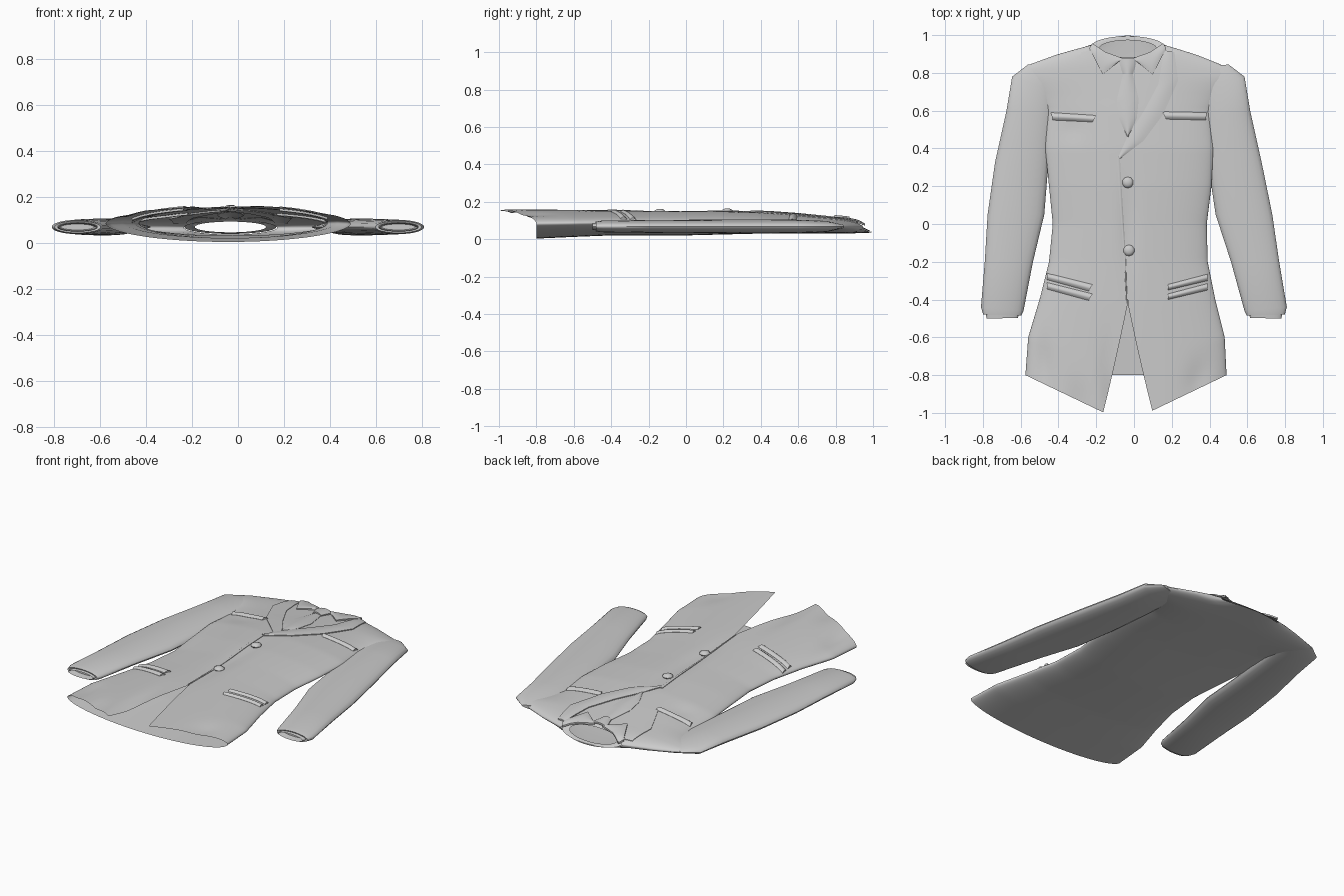
import bpy, bmesh, math

cube = bpy.data.objects.get("Cube")
if cube:
    bpy.data.objects.remove(cube, do_unlink=True)

cloth = bpy.data.materials.new("grey_cloth")
cloth.use_nodes = True
cloth.diffuse_color = (0.6, 0.6, 0.6, 1)
cloth.node_tree.nodes["Principled BSDF"].inputs["Base Color"].default_value = (0.6, 0.6, 0.6, 1)

# Torso stations: y, right edge x, left edge x, back z, front z
STATIONS = [
    (-.80, -.575, .49, .003, .162), (-.60, -.56, .48, .012, .158),
    (-.40, -.50, .43, .02, .155), (-.20, -.45, .39, .02, .152),
    (.00, -.43, .385, .02, .15), (.20, -.45, .41, .025, .15),
    (.40, -.47, .42, .03, .145), (.60, -.46, .40, .03, .13),
    (.68, -.50, .44, .03, .122), (.78, -.60, .54, .03, .112),
    (.84, -.565, .47, .03, .107), (.90, -.40, .32, .032, .10),
    (.945, -.235, .17, .035, .095)]
# Cloth dents: x, y, x radius, y radius, depth
DENTS = [(-.03, -.02, .035, .28, .012), (-.48, -.70, .04, .12, .02),
         (-.13, -.72, .04, .16, .018), (-.29, -.82, .05, .08, .014),
         (.34, -.76, .06, .08, .015), (-.33, .50, .06, .06, .008)]
MID = -.033


def clamp(t, low=0.0, high=1.0):
    return max(low, min(high, t))


def lerp(a, b, t):
    return a + (b - a) * t


def station(y):
    y = clamp(y, STATIONS[0][0], STATIONS[-1][0])
    for a, b in zip(STATIONS, STATIONS[1:]):
        if y <= b[0]:
            t = (y - a[0]) / (b[0] - a[0])
            return [lerp(p, q, t) for p, q in zip(a, b)]


def body_z(x, y, front=True):
    _, xr, xl, low, high = station(y)
    u = clamp(2 * (x - xr) / (xl - xr) - 1, -1, 1)
    mid = (low + high) / 2
    swell = (1 - u * u) ** .55
    if not front:
        return mid + (low - mid) * swell
    z = mid + (high - mid) * swell
    for dx, dy, rx, ry, depth in DENTS:
        z -= depth * swell * math.exp(-((x - dx) / rx) ** 2 - ((y - dy) / ry) ** 2)
    return z


def body_point(x, y, front=True):
    """Point on the torso, with the neck and front hem pulled into shape."""
    _, xr, xl, _, _ = station(y)
    z = body_z(x, y, front)
    neck = clamp((y - .8) / .145) ** 2 * max(0, 1 - ((x - MID) / .2) ** 2)
    hem = clamp((-.42 - y) / .38)
    side = 1 - abs(2 * (x - xr) / (xl - xr) - 1)
    if front:
        y -= .07 * neck + .255 * hem * side
    else:
        y += .052 * neck
    return (x, y, z)


def finish(name, bm, angle=50):
    bmesh.ops.remove_doubles(bm, verts=bm.verts, dist=.0005)
    bmesh.ops.recalc_face_normals(bm, faces=bm.faces)
    mesh = bpy.data.meshes.new(name)
    bm.to_mesh(mesh)
    bm.free()
    mesh.materials.append(cloth)
    mesh.shade_smooth()
    mesh.set_sharp_from_angle(angle=math.radians(angle))
    obj = bpy.data.objects.new(name, mesh)
    bpy.context.collection.objects.link(obj)
    return obj


def add_grid(bm, rows, closed=False):
    grid = [[bm.verts.new(p) for p in row] for row in rows]
    for a, b in zip(grid, grid[1:]):
        n = len(a)
        for i in range(n if closed else n - 1):
            j = (i + 1) % n
            bm.faces.new((a[i], a[j], b[j], b[i]))
    return grid


# Torso: back panel and two front panels that part below the lower button
bm = bmesh.new()
ys = [lerp(-.8, .945, i / 70) for i in range(71)]
COLS = 20
back, right, left = [], [], []
for y in ys:
    _, xr, xl, _, _ = station(y)
    gap = .13 * clamp((-.42 - y) / .38)
    arc = [math.sin(math.pi / 2 * i / COLS) for i in range(COLS + 1)]
    right.append([body_point(lerp(MID - gap, xr, s), y) for s in arc])
    left.append([body_point(lerp(MID + gap, xl, s), y) for s in arc])
    span = [math.sin(math.pi * (i / (2 * COLS) - .5)) for i in range(2 * COLS + 1)]
    back.append([body_point(lerp(xr, xl, (s + 1) / 2), y, False) for s in span])
for rows in (back, right, left):
    add_grid(bm, rows)
finish("jacket_body", bm, 60)

# Sleeves: outer x, y, inner x, y, half thickness; the last rings are the shirt cuff
SLEEVE = [(-.56, .845, -.38, .82, .012), (-.645, .78, -.42, .70, .03),
          (-.675, .60, -.43, .56, .036), (-.735, .33, -.455, .30, .037),
          (-.775, .05, -.475, .05, .036), (-.79, -.20, -.535, -.20, .034),
          (-.81, -.44, -.585, -.46, .031), (-.798, -.48, -.597, -.485, .026),
          (-.785, -.478, -.61, -.482, .02), (-.78, -.50, -.615, -.498, .018),
          (-.77, -.46, -.625, -.46, .013)]
for name, mirrored in (("right_sleeve", False), ("left_sleeve", True)):
    bm = bmesh.new()
    rings = []
    for ox, oy, ix, iy, thick in SLEEVE:
        ring = []
        for k in range(24):
            a = 2 * math.pi * k / 24
            t = (1 + math.cos(a)) / 2
            x, y = lerp(ix, ox, t), lerp(iy, oy, t)
            if mirrored:
                x = -x - .06 * clamp((y + .45) / .7)
            ring.append((x, y, .068 + thick * math.sin(a)))
        rings.append(ring)
    grid = add_grid(bm, rings, True)
    bm.faces.new(grid[0])
    bm.faces.new(grid[-1])
    finish(name, bm)


def strip(name, side_a, side_b, lift, bulge=0.0, thick=.01):
    """Cloth piece between two edge lines, laid over the front of the body."""
    rows = []
    for i in range(len(side_a) - 1):
        last = i == len(side_a) - 2
        for k in range(7 if last else 6):
            t = k / 6
            ax, ay, bx, by = [lerp(p, q, t) for p, q in
                              zip(side_a[i] + side_b[i], side_a[i + 1] + side_b[i + 1])]
            row = []
            for c in range(9):
                s = c / 8
                x, y = lerp(ax, bx, s), lerp(ay, by, s)
                row.append((x, y, body_z(x, y) + lift + bulge * math.sin(math.pi * s)))
            rows.append(row)
    bm = bmesh.new()
    add_grid(bm, rows)
    bmesh.ops.recalc_face_normals(bm, faces=bm.faces)
    if sum(f.normal.z for f in bm.faces) < 0:
        bmesh.ops.reverse_faces(bm, faces=bm.faces)
    solid = bmesh.ops.extrude_face_region(bm, geom=bm.faces[:])
    for v in solid["geom"]:
        if isinstance(v, bmesh.types.BMVert):
            v.co.z -= thick
    return finish(name, bm, 45)


def flip(points):
    return [(2 * MID - x, y) for x, y in points]


# Lapels, with the left one running down over the closing edge
inner = [(-.225, .92), (-.195, .74), (-.12, .60), (-.03, .46)]
outer = [(-.28, .91), (-.30, .76), (-.22, .58), (-.06, .42)]
strip("right_lapel", inner, outer, .003)
strip("left_lapel", flip(inner) + [(-.085, .35)],
      flip(outer)[:3] + [(.05, .44), (-.075, .345)], .005, .004)

# Shirt collar points and neck band
fold = [(-.22, .957), (-.15, .91), (-.06, .878)]
tip = [(-.237, .93), (-.165, .79), (-.08, .86)]
strip("right_collar", fold, tip, .008, .004)
strip("left_collar", flip(fold), flip(tip), .008, .004)
bm = bmesh.new()
bands = []
for radius, drop in ((.20, .004), (.185, 0), (.165, .004), (.155, .012)):
    bands.append([(MID + radius * math.cos(a), .937 - drop + radius * .31 * math.sin(a),
                   .068 - radius * .15 * math.sin(a))
                  for a in (2 * math.pi * k / 32 for k in range(32))])
add_grid(bm, bands, True)
finish("neck_band", bm)

# Tie
strip("tie_blade", [(-.055, .81), (-.09, .66), (-.08, .56), (-.035, .46)],
      [(-.01, .81), (.025, .66), (.015, .56), (-.03, .46)], .002, .008)
strip("tie_knot", [(-.085, .875), (-.06, .795)], [(.02, .875), (-.005, .795)], .006, .012)

# Pocket welts
strip("right_chest_pocket", [(-.44, .59), (-.20, .575)], [(-.43, .55), (-.22, .54)], .001, .011)
strip("left_chest_pocket", [(.15, .595), (.385, .59)], [(.17, .555), (.38, .55)], .001, .011)
for i in range(2):
    d = .05 * i
    strip("right_hip_welt", [(-.46, -.26 - d), (-.22, -.32 - d)],
          [(-.46, -.295 - d), (-.24, -.355 - d)], .001, .01)
    strip("left_hip_welt", [(.18, -.32 - d), (.39, -.265 - d)],
          [(.18, -.35 - d), (.39, -.30 - d)], .001, .01)

# Front closing edge
strip("front_edge", [(-.095, .36), (-.075, .10), (-.055, -.15), (-.04, -.42)],
      [(-.075, .36), (-.06, .10), (-.045, -.15), (-.035, -.42)], .003, .002)

# Buttons
for name, x, y in (("upper_button", -.033, .22), ("lower_button", -.027, -.14)):
    bm = bmesh.new()
    bmesh.ops.create_uvsphere(bm, u_segments=10, v_segments=6, radius=.03)
    for v in bm.verts:
        v.co = (v.co.x + x, v.co.y + y, v.co.z * .5 + body_z(x, y) + .006)
    finish(name, bm)
